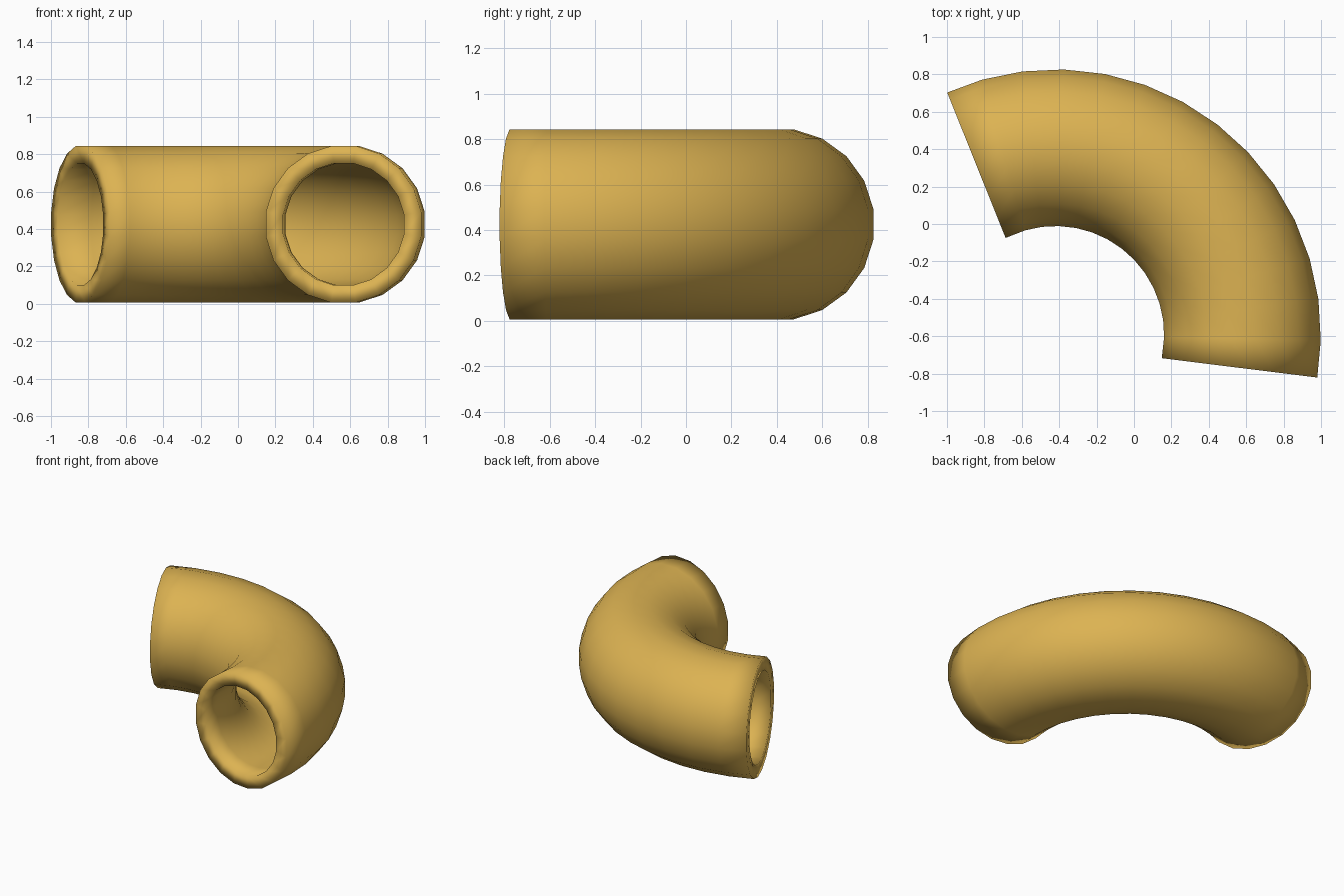
import bpy, bmesh, math

if "Cube" in bpy.data.objects:
    bpy.data.objects.remove(bpy.data.objects["Cube"])

BEND = (-0.42, -0.592, 0.425)      # centre of the bend
SIDES, STEPS = 20, 14
START, END = -10.2, 115.0          # sweep in degrees
FACE_START, FACE_END = -7.1, 111.9  # mouths continue straight past these angles
OUTER, INNER = 0.424, 0.33

gold = bpy.data.materials.new("golden yellow")
gold.diffuse_color = (0.72, 0.45, 0.085, 1)
gold.use_nodes = True
gold.node_tree.nodes["Principled BSDF"].inputs["Base Color"].default_value = gold.diffuse_color

bm = bmesh.new()


def ring(angle, radius):
    """Circle of vertices across the pipe at one angle of the bend."""
    facing = math.radians(min(max(angle, FACE_START), FACE_END))
    a = math.radians(angle)
    verts = []
    for i in range(SIDES):
        t = 2 * math.pi * (i + 0.5) / SIDES
        out, up = radius * math.cos(t), radius * math.sin(t)
        verts.append(bm.verts.new((BEND[0] + math.cos(a) + out * math.cos(facing),
                                   BEND[1] + math.sin(a) + out * math.sin(facing),
                                   BEND[2] + up)))
    return verts


# Outer wall forwards, inner wall back: a closed loop of rings
angles = [START + (END - START) * i / STEPS for i in range(STEPS + 1)]
rings = [ring(a, OUTER) for a in angles] + [ring(a, INNER) for a in reversed(angles)]
for k, r in enumerate(rings):
    s = rings[(k + 1) % len(rings)]
    for i in range(SIDES):
        j = (i + 1) % SIDES
        bm.faces.new((r[i], r[j], s[j], s[i])).smooth = True
bmesh.ops.recalc_face_normals(bm, faces=bm.faces)

mesh = bpy.data.meshes.new("pipe_elbow")
bm.to_mesh(mesh)
bm.free()
mesh.materials.append(gold)
bpy.context.collection.objects.link(bpy.data.objects.new("pipe_elbow", mesh))
